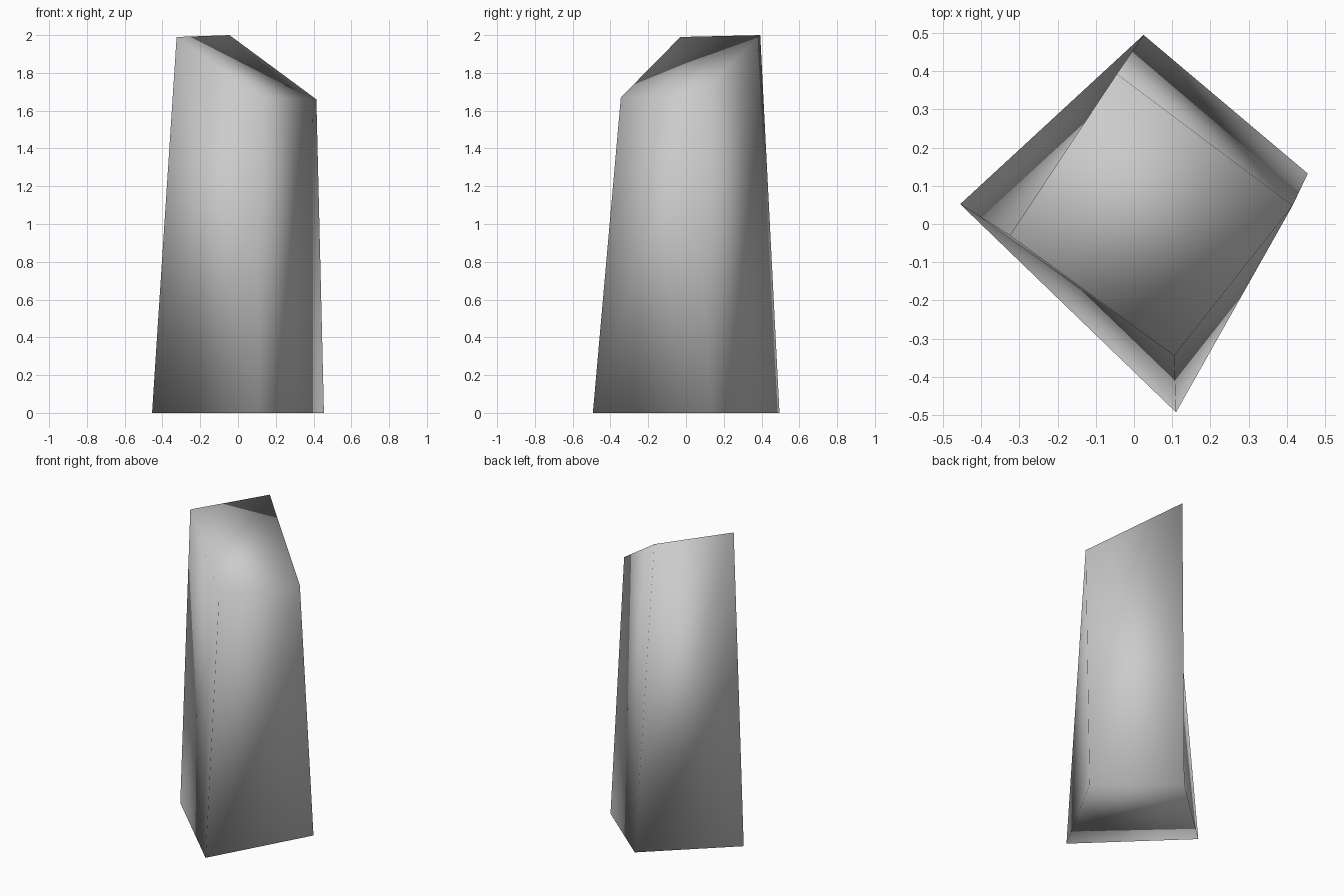
import bpy
import bmesh

cube = bpy.data.objects.get("Cube")
if cube:
    bpy.data.objects.remove(cube, do_unlink=True)

# Plain stone colour
stone = bpy.data.materials.new("light_grey_stone")
stone.use_nodes = True
grey = (0.6, 0.6, 0.6, 1.0)
stone.diffuse_color = grey
stone.node_tree.nodes["Principled BSDF"].inputs["Base Color"].default_value = grey

# Foot outline and slanted top outline, both counter-clockwise from above
foot = [(-0.455, 0.052, 0), (0.11, -0.493, 0), (0.455, 0.132, 0), (0.025, 0.495, 0)]
crown = [(-0.325, -0.03, 1.99), (0.105, -0.345, 1.67), (0.415, 0.048, 1.66), (-0.045, 0.393, 2.0)]

bm = bmesh.new()
low = [bm.verts.new(p) for p in foot]
high = [bm.verts.new(p) for p in crown]
bm.faces.new(low[::-1])
bm.faces.new(high)

# Twisted sides, each split along a diagonal from the foot to the next top corner
for i in range(len(low)):
    j = (i + 1) % len(low)
    bm.faces.new((low[i], low[j], high[j]))
    bm.faces.new((low[i], high[j], high[i]))

# Rounded-looking shading over the whole rock
for face in bm.faces:
    face.smooth = True
bm.normal_update()

mesh = bpy.data.meshes.new("standing_stone")
bm.to_mesh(mesh)
bm.free()
mesh.materials.append(stone)
bpy.context.collection.objects.link(bpy.data.objects.new("standing_stone", mesh))
